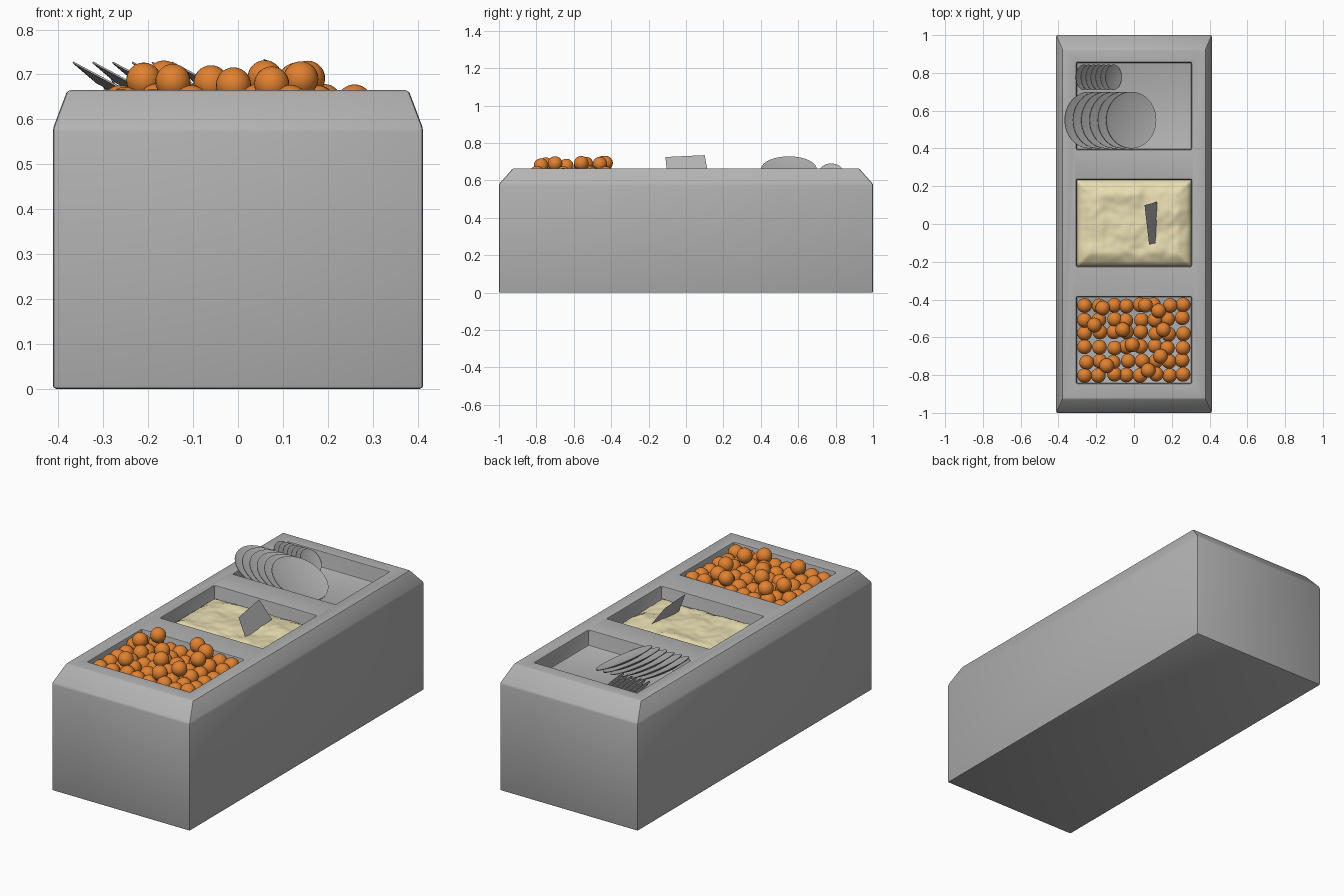
import bpy, bmesh, random
from math import cos, sin, pi, radians
from mathutils import Matrix, Vector, noise

if "Cube" in bpy.data.objects:
    bpy.data.objects.remove(bpy.data.objects["Cube"], do_unlink=True)
random.seed(4)


def material(name, r, g, b):
    m = bpy.data.materials.new(name)
    m.use_nodes = True
    m.diffuse_color = (r, g, b, 1)
    m.node_tree.nodes["Principled BSDF"].inputs["Base Color"].default_value = (r, g, b, 1)
    return m


grey = material("grey", 0.45, 0.45, 0.45)
cream = material("cream", 0.8, 0.72, 0.44)
orange = material("orange", 0.75, 0.22, 0.03)


def add(name, bm, mat, smooth=None):
    mesh = bpy.data.meshes.new(name)
    bmesh.ops.recalc_face_normals(bm, faces=bm.faces)
    bm.to_mesh(mesh)
    bm.free()
    mesh.materials.append(mat)
    ob = bpy.data.objects.new(name, mesh)
    bpy.context.collection.objects.link(ob)
    if smooth:
        activate(ob)
        bpy.ops.object.shade_smooth_by_angle(angle=radians(smooth))
    return ob


def activate(ob):
    bpy.ops.object.select_all(action='DESELECT')
    ob.select_set(True)
    bpy.context.view_layer.objects.active = ob


def ring(bm, hx, hy, z):
    return [bm.verts.new((sx * hx, sy * hy, z)) for sx, sy in ((-1, -1), (1, -1), (1, 1), (-1, 1))]


TOP, FLOOR = 0.665, 0.58
WELL_Y = (-0.615, 0.005, 0.625)

# Counter body with sloped upper edges
bm = bmesh.new()
rings = [ring(bm, 0.412, 1, 0), ring(bm, 0.412, 1, 0.58), ring(bm, 0.38, 0.925, TOP)]
bm.faces.new(rings[0])
bm.faces.new(rings[-1])
for low, high in zip(rings, rings[1:]):
    for i in range(4):
        j = (i + 1) % 4
        bm.faces.new((low[i], low[j], high[j], high[i]))
body = add("counter_body", bm, grey)

# Sunken wells
for y in WELL_Y:
    bm = bmesh.new()
    bmesh.ops.create_cube(bm, size=1, matrix=Matrix.Translation((0, y, FLOOR + 0.1))
                          @ Matrix.Diagonal((0.61, 0.46, 0.2, 1)))
    cutter = add("well_cutter", bm, grey)
    cutter.hide_render = True
    cut = body.modifiers.new("well", 'BOOLEAN')
    cut.operation, cut.solver, cut.object = 'DIFFERENCE', 'EXACT', cutter
    activate(body)
    bpy.ops.object.modifier_apply(modifier=cut.name)
    bpy.data.objects.remove(cutter, do_unlink=True)
bevel = body.modifiers.new("soft_edges", 'BEVEL')
bevel.width, bevel.segments = 0.007, 2
bevel.limit_method, bevel.angle_limit = 'ANGLE', radians(15)
bpy.ops.object.modifier_apply(modifier=bevel.name)
bpy.ops.object.shade_smooth_by_angle(angle=radians(30))


# Dishes: a lathed shallow profile, tilted towards the left
def dish(name, radius, tilt, centre):
    profile = [(0, -0.1), (0.55, -0.1), (1, 0), (1, 0.025), (0.57, -0.06), (0, -0.06)]
    bm = bmesh.new()
    verts = [bm.verts.new((r * radius, 0, z * radius)) for r, z in profile]
    edges = [bm.edges.new(pair) for pair in zip(verts, verts[1:])]
    bmesh.ops.spin(bm, geom=verts + edges, cent=(0, 0, 0), axis=(0, 0, 1),
                   angle=2 * pi, steps=40, use_merge=True)
    bmesh.ops.remove_doubles(bm, verts=bm.verts, dist=0.0001)
    bmesh.ops.transform(bm, verts=bm.verts, matrix=Matrix.Translation(centre)
                        @ Matrix.Rotation(radians(tilt), 4, 'Y'))
    add(name, bm, grey, 30)


for i in range(6):
    dish(f"plate_{i + 1}", 0.15, 28, (-0.236 + i * 0.044, 0.55, 0.655))
for i in range(7):
    dish(f"saucer_{i + 1}", 0.067, 50, (-0.266 + i * 0.026, 0.777, 0.638))

# Lumpy mash
bm = bmesh.new()
bmesh.ops.create_grid(bm, x_segments=56, y_segments=42, size=1)
for v in bm.verts:
    x, y = v.co.x * 0.302, v.co.y * 0.227
    edge = min(0.302 - abs(x), 0.227 - abs(y))
    rise = min(1, edge / 0.07) ** 0.5
    lump = noise.noise(Vector((x * 9, y * 9, 2))) + 0.4 * noise.noise(Vector((x * 25, y * 25, 5)))
    v.co = (x, y + WELL_Y[1], FLOOR + 0.003 + rise * (0.046 + 0.013 * lump))
add("mash", bm, cream, 80)

# Scoop blade stuck in the mash
bm = bmesh.new()
blade = [(0.056, 0.1, 0.735), (0.08, -0.11, 0.725), (0.115, -0.1, 0.62), (0.122, 0.117, 0.64)]
face = bm.faces.new([bm.verts.new(p) for p in blade])
bmesh.ops.solidify(bm, geom=[face], thickness=0.003)
add("scoop_blade", bm, grey)

# Round fruit: a jittered lower layer and a few resting on top
spots = []
for row in range(6):
    for col in range(8):
        x = -0.257 + col * 0.0735 + random.uniform(-0.008, 0.008)
        y = -0.8 + row * 0.074 + random.uniform(-0.008, 0.008)
        spots.append((max(-0.262, min(0.262, x)), max(-0.802, min(-0.428, y)),
                      random.uniform(0.62, 0.642)))
upper = [(-0.145, -0.75), (-0.01, -0.64), (0.075, -0.775), (0.155, -0.56), (-0.165, -0.445),
         (0.06, -0.43), (-0.06, -0.56), (-0.21, -0.535), (0.14, -0.7), (0.13, -0.46)]
spots += [(x, y, random.uniform(0.675, 0.694)) for x, y in upper]
bm = bmesh.new()
for spot in spots:
    bmesh.ops.create_uvsphere(bm, u_segments=24, v_segments=14, radius=0.039,
                              matrix=Matrix.Translation(spot))
add("round_fruit", bm, orange, 60)
